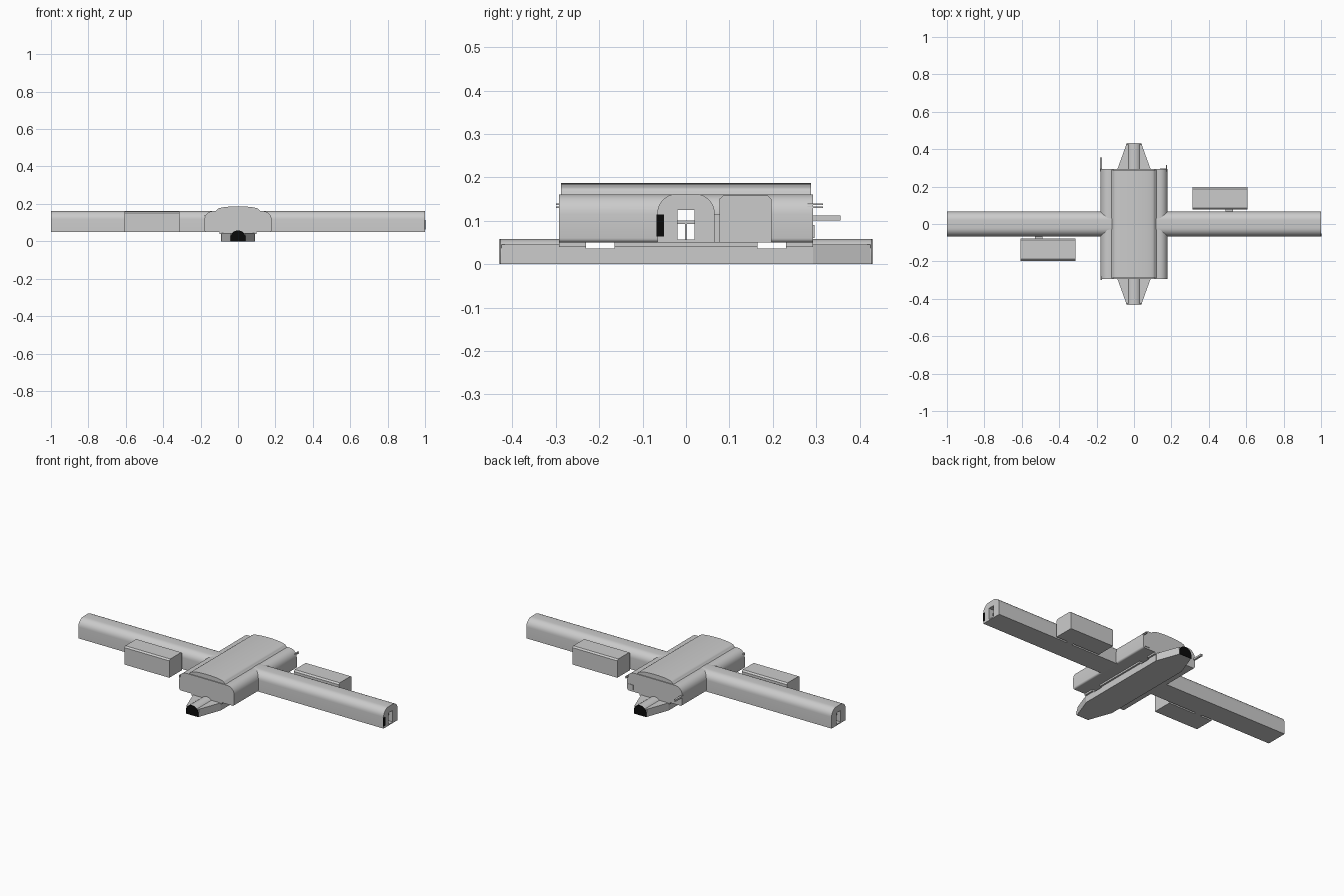
import bpy, bmesh, math
from mathutils import Matrix

if "Cube" in bpy.data.objects:
    bpy.data.objects.remove(bpy.data.objects["Cube"])


def material(name, value):
    m = bpy.data.materials.new(name)
    m.use_nodes = True
    col = (value, value, value, 1)
    m.diffuse_color = col
    m.node_tree.nodes["Principled BSDF"].inputs["Base Color"].default_value = col
    return m


grey = material("concrete grey", 0.6)
black = material("tunnel black", 0.003)


def prism(name, pts, lo, hi, axis, mat=grey, smooth=True):
    """Extrude a 2D outline along x, y or z from lo to hi."""
    place = {"x": lambda u, v, t: (t, u, v),
             "y": lambda u, v, t: (u, t, v),
             "z": lambda u, v, t: (u, v, t)}[axis]
    bm = bmesh.new()
    rings = [[bm.verts.new(place(u, v, t)) for u, v in pts] for t in (lo, hi)]
    bm.faces.new(rings[0])
    bm.faces.new(rings[1])
    n = len(pts)
    for i in range(n):
        j = (i + 1) % n
        bm.faces.new((rings[0][i], rings[0][j], rings[1][j], rings[1][i]))
    bmesh.ops.recalc_face_normals(bm, faces=bm.faces)
    me = bpy.data.meshes.new(name)
    bm.to_mesh(me)
    bm.free()
    me.materials.append(mat)
    ob = bpy.data.objects.new(name, me)
    bpy.context.collection.objects.link(ob)
    if smooth:
        bpy.ops.object.select_all(action="DESELECT")
        bpy.context.view_layer.objects.active = ob
        ob.select_set(True)
        bpy.ops.object.shade_smooth_by_angle(angle=math.radians(35))
    return ob


def box(name, x, y, z, mat=grey):
    return prism(name, [(x[0], z[0]), (x[1], z[0]), (x[1], z[1]), (x[0], z[1])],
                 y[0], y[1], "y", mat, False)


def corner(cx, cz, rx, rz, start, steps=8):
    """Quarter ellipse, running counter-clockwise from a start angle."""
    angles = [math.radians(start + 90 * i / steps) for i in range(steps + 1)]
    return [(cx + rx * math.cos(a), cz + rz * math.sin(a)) for a in angles]


def arch(half, low, high, rx, rz):
    return ([(-half, low), (half, low)]
            + corner(half - rx, high - rz, rx, rz, 0)
            + corner(rx - half, high - rz, rx, rz, 90))


def cut(target, cutter):
    mod = target.modifiers.new("passage", "BOOLEAN")
    mod.operation = "DIFFERENCE"
    mod.solver = "EXACT"
    mod.object = cutter
    bpy.context.view_layer.objects.active = target
    bpy.ops.object.modifier_apply(modifier=mod.name)


# Hall with rounded shoulders, and the raised vault above it
hall_outline = (corner(-0.17, 0.06, 0.01, 0.01, 180, 4) + corner(0.17, 0.06, 0.01, 0.01, 270, 4)
                + corner(0.135, 0.115, 0.045, 0.046, 0) + corner(-0.135, 0.115, 0.045, 0.046, 90))
hall = prism("hall", hall_outline, -0.293, 0.293, "y")
vault = [(-0.13, 0.15), (0.13, 0.15), (0.112, 0.168)]
vault += [(0.11 * math.cos(math.pi * i / 16), 0.17 + 0.017 * math.sin(math.pi * i / 16))
          for i in range(17)]
vault += [(-0.112, 0.168)]
prism("roof_vault", vault, -0.288, 0.288, "y")

# Long cross passage with an open way through
passage = prism("cross_passage", arch(0.066, 0.05, 0.162, 0.045, 0.045), -1, 1, "x")
cutter = box("passage_cutter", (-1.1, 1.1), (-0.02, 0.02), (0.057, 0.125))
cutter.hide_render = True
cut(hall, cutter)
cut(passage, cutter)
bpy.data.objects.remove(cutter)

# Track bed: solid lower part, upper walls with side slots between them
box("track_bed", (-0.09, 0.09), (-0.293, 0.293), (0, 0.036))
for name, y in (("front", (-0.293, -0.23)), ("middle", (-0.165, 0.165)), ("back", (0.23, 0.293))):
    box("bed_wall_" + name, (-0.09, 0.09), y, (0.036, 0.052))
    box("bed_ledge_" + name, (-0.1, 0.1), y, (0.04, 0.052))

# Parts at both ends, turned about the centre
for s, end in ((-1, "front"), (1, "back")):
    tube_outline = arch(0.041, 0, 0.058, 0.041, 0.038)
    lo, hi = sorted((s * 0.28, s * 0.428))
    prism("rail_tunnel_" + end, tube_outline, lo, hi, "y")
    lo, hi = sorted((s * 0.427, s * 0.43))
    prism("tunnel_mouth_" + end, tube_outline, lo, hi, "y", black, False)
    prism("tunnel_taper_" + end, [(-0.09, s * 0.29), (0.09, s * 0.29),
                                  (0.041, s * 0.425), (-0.041, s * 0.425)], 0, 0.045, "z", grey, False)

    # Detached side block with chamfered roof, joined by a narrow link
    block = prism("side_block_" + end, [(0.077, 0.05), (0.197, 0.05), (0.197, 0.15),
                                        (0.188, 0.158), (0.086, 0.158), (0.077, 0.15)],
                  0.312, 0.607, "x", grey, False)
    link = box("block_link_" + end, (0.49, 0.53), (0.06, 0.08), (0.05, 0.115))
    rail = box("passage_rail_" + end, (0.97, 0.975), (-0.021, 0.021), (0.092, 0.1))
    post = box("passage_post_" + end, (0.97, 0.975), (-0.002, 0.002), (0.055, 0.095))
    if s < 0:
        for ob in (block, link, rail, post):
            ob.data.transform(Matrix.Rotation(math.pi, 4, "Z"))

# Dark panel beside the doorway
box("end_panel", (0.998, 1.002), (-0.068, -0.051), (0.064, 0.114), black)

# Service pipes at the hall corners
box("service_duct", (-0.182, -0.17), (0.28, 0.356), (0.101, 0.112))
for i, z in enumerate((0.129, 0.136)):
    box("thin_pipe_back_%d" % i, (0.171, 0.177), (0.28, 0.316), (z, z + 0.004))
    box("thin_pipe_front_%d" % i, (-0.178, -0.172), (-0.3, -0.28), (z, z + 0.004))
box("service_hatch", (0.14, 0.17), (0.29, 0.296), (0.06, 0.09))
